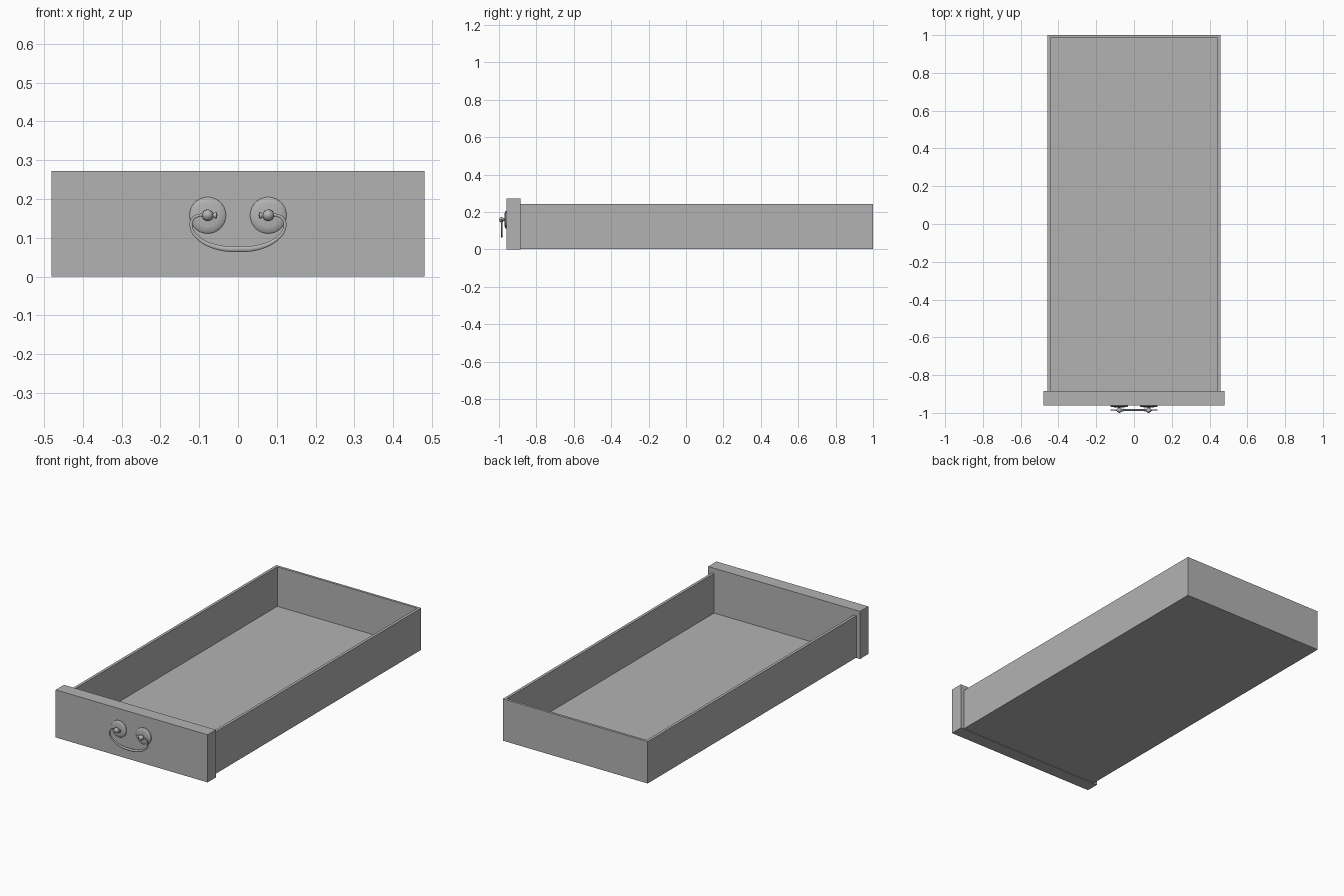
import bpy
import bmesh
from math import tau
from mathutils import Vector

if "Cube" in bpy.data.objects:
    bpy.data.objects.remove(bpy.data.objects["Cube"])

grey = bpy.data.materials.new("plain grey")
grey.use_nodes = True
grey.diffuse_color = (0.45, 0.45, 0.45, 1)
grey.node_tree.nodes["Principled BSDF"].inputs["Base Color"].default_value = grey.diffuse_color


def add_object(name, mesh, smooth=False):
    ob = bpy.data.objects.new(name, mesh)
    bpy.context.collection.objects.link(ob)
    mesh.materials.clear()
    mesh.materials.append(grey)
    if smooth:
        bpy.ops.object.select_all(action="DESELECT")
        ob.select_set(True)
        bpy.context.view_layer.objects.active = ob
        bpy.ops.object.shade_smooth_by_angle(angle=0.7)
    return ob


def finish(name, bm, smooth=False):
    bmesh.ops.remove_doubles(bm, verts=bm.verts, dist=1e-5)
    bmesh.ops.recalc_face_normals(bm, faces=bm.faces)
    mesh = bpy.data.meshes.new(name)
    bm.to_mesh(mesh)
    bm.free()
    return add_object(name, mesh, smooth)


def prism(name, outline, z0, z1):
    """Extrude a plan outline upward."""
    bm = bmesh.new()
    face = bm.faces.new([bm.verts.new((x, y, z0)) for x, y in outline])
    top = bmesh.ops.extrude_face_region(bm, geom=[face])["geom"]
    bmesh.ops.translate(bm, vec=(0, 0, z1 - z0),
                        verts=[v for v in top if isinstance(v, bmesh.types.BMVert)])
    return finish(name, bm)


def rectangle(x, y0, y1):
    return [(-x, y0), (x, y0), (x, y1), (-x, y1)]


def lathe(name, profile, centre, axis, steps=32):
    """Spin (distance along axis, radius) points around an axis."""
    axis = Vector(axis)
    centre = Vector(centre)
    bm = bmesh.new()
    verts = [bm.verts.new(centre + axis * d + Vector((0, 0, r))) for d, r in profile]
    edges = [bm.edges.new(pair) for pair in zip(verts, verts[1:])]
    bmesh.ops.spin(bm, geom=verts + edges, cent=centre, axis=axis,
                   angle=tau, steps=steps, use_merge=True)
    return finish(name, bm, True)


# Drawer: front board, U-shaped walls and floor
front_y, join_y, back_y = -0.96, -0.885, 1.0
half, wall, base = 0.458, 0.016, 0.003
inner, inner_back = half - wall, back_y - 0.014
prism("front_board", rectangle(0.48, front_y, join_y), 0, 0.272)
prism("drawer_walls", [(-half, join_y), (-inner, join_y), (-inner, inner_back),
                       (inner, inner_back), (inner, join_y), (half, join_y),
                       (half, back_y), (-half, back_y)], base, 0.242)
prism("drawer_floor", rectangle(inner, join_y, inner_back), base, 0.016)

# Handle fittings: back plate with post and ball, and the flared end of the bail
post_x, post_z, bail_y = 0.078, 0.158, -0.985
plate = [(0, 0), (0, 0.047), (0.004, 0.047), (0.008, 0.042), (0.010, 0.030),
         (0.011, 0.008), (0.013, 0.006), (0.016, 0.008), (0.019, 0.012),
         (0.025, 0.0148), (0.031, 0.0135), (0.036, 0.009), (0.039, 0.004), (0.040, 0)]
flare = [(0, 0), (0, 0.004), (0.012, 0.004), (0.018, 0.008), (0.023, 0.008), (0.025, 0)]
for side, s in (("left", 1), ("right", -1)):
    lathe(side + "_handle_mount", plate, (s * post_x, front_y, post_z), (0, -1, 0))
    lathe(side + "_bail_end", flare, (s * post_x, bail_y, post_z), (-s, 0, 0), 16)

# Hanging bail: mirrored path of (x, z, thickness radius)
half_path = [(0.078, 0.158, 0.004), (0.103, 0.157, 0.004), (0.117, 0.148, 0.004),
             (0.120, 0.125, 0.004), (0.102, 0.099, 0.005), (0.055, 0.076, 0.007)]
path = half_path + [(0, 0.071, 0.008)] + [(-x, z, r) for x, z, r in reversed(half_path)]
curve = bpy.data.curves.new("bail_path", "CURVE")
curve.dimensions = "3D"
curve.bevel_depth = 1.0
curve.bevel_resolution = 3
curve.use_fill_caps = True
spline = curve.splines.new("BEZIER")
spline.resolution_u = 8
spline.bezier_points.add(len(path) - 1)
for point, (x, z, r) in zip(spline.bezier_points, path):
    point.co = (x, bail_y, z)
    point.radius = r
    point.handle_left_type = point.handle_right_type = "AUTO"
helper = bpy.data.objects.new("bail_path", curve)
bpy.context.collection.objects.link(helper)
bpy.context.view_layer.update()
bail = bpy.data.meshes.new_from_object(
    helper.evaluated_get(bpy.context.evaluated_depsgraph_get()))
bpy.data.objects.remove(helper)
# Keep the bail slim from front to back
for v in bail.vertices:
    v.co.y = bail_y + (v.co.y - bail_y) * 0.7
add_object("handle_bail", bail, True)
